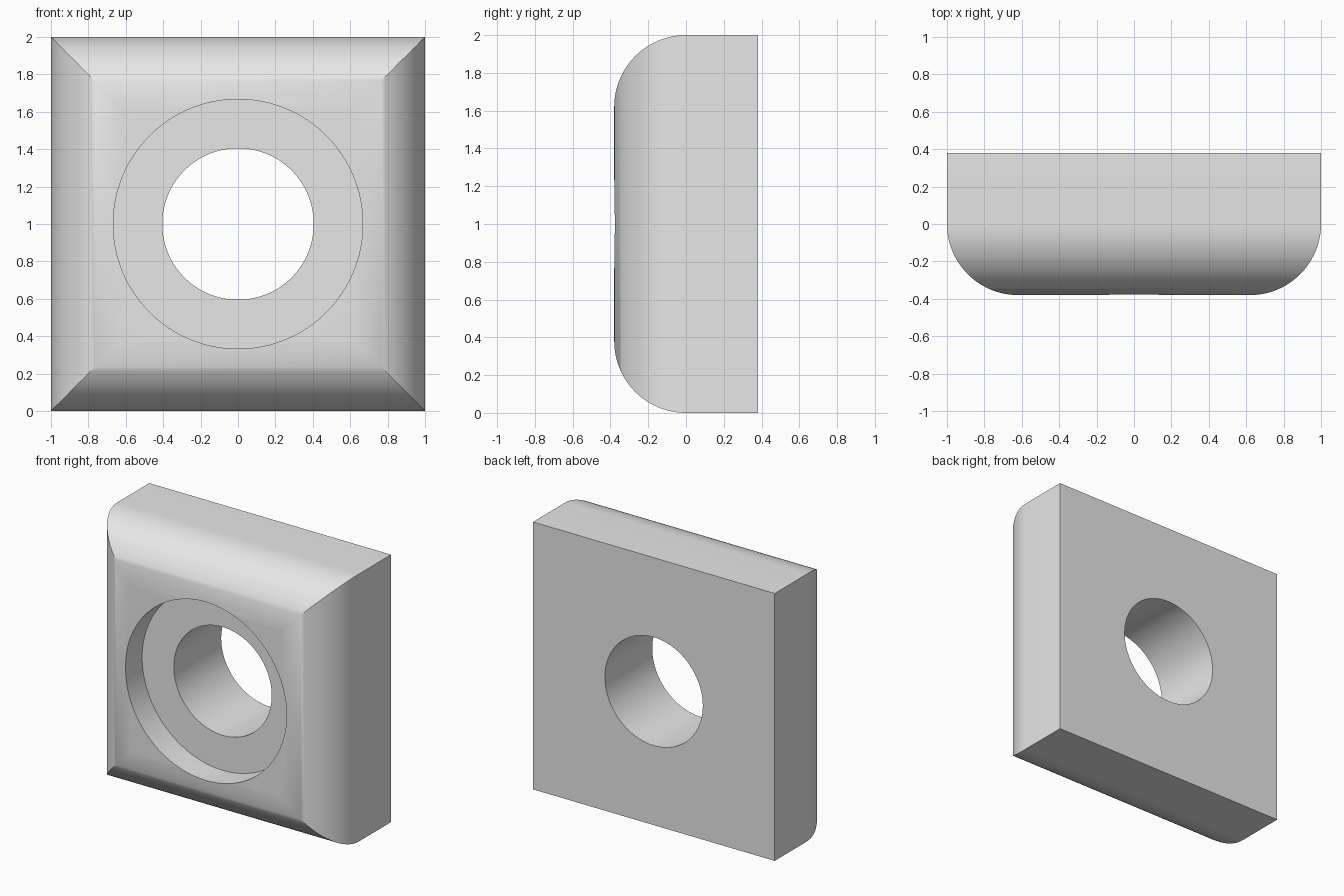
import bpy
import bmesh
from math import sin, cos, pi

cube = bpy.data.objects.get("Cube")
if cube:
    bpy.data.objects.remove(cube, do_unlink=True)

HALF_DEPTH = 0.38
ROUND = 0.38
STEPS = 24

grey = bpy.data.materials.new("plain grey")
grey.use_nodes = True
grey.diffuse_color = (0.8, 0.8, 0.8, 1)
grey.node_tree.nodes["Principled BSDF"].inputs["Base Color"].default_value = (0.8, 0.8, 0.8, 1)


def make_object(name, bm):
    bmesh.ops.recalc_face_normals(bm, faces=bm.faces)
    mesh = bpy.data.meshes.new(name)
    bm.to_mesh(mesh)
    bm.free()
    mesh.materials.append(grey)
    obj = bpy.data.objects.new(name, mesh)
    bpy.context.collection.objects.link(obj)
    return obj


def loft(name, rings):
    """Skin a list of closed rings of points and cap both ends."""
    bm = bmesh.new()
    loops = [[bm.verts.new(p) for p in ring] for ring in rings]
    n = len(loops[0])
    for a, b in zip(loops, loops[1:]):
        for i in range(n):
            j = (i + 1) % n
            bm.faces.new((a[i], a[j], b[j], b[i]))
    bm.faces.new(loops[0])
    bm.faces.new(loops[-1])
    return make_object(name, bm)


def square(half, y):
    return [(sx * half, y, 1 + sz * half)
            for sx, sz in ((-1, -1), (1, -1), (1, 1), (-1, 1))]


def circle(radius, y, sides=128):
    return [(radius * cos(2 * pi * i / sides), y, 1 + radius * sin(2 * pi * i / sides))
            for i in range(sides)]


# Square block whose front edges curve inward and meet in mitred corners
rings = [square(1, HALF_DEPTH)]
for k in range(STEPS + 1):
    t = k / STEPS * pi / 2
    rings.append(square(1 - ROUND + ROUND * cos(t), -HALF_DEPTH * sin(t)))
block = loft("square_block", rings)

# Shallow front recess and through hole
cutters = [
    loft("recess_cutter", [circle(0.667, -0.6), circle(0.667, -0.18)]),
    loft("hole_cutter", [circle(0.405, -0.7), circle(0.405, 0.6)]),
]
bpy.context.view_layer.objects.active = block
block.select_set(True)
for cutter in cutters:
    mod = block.modifiers.new(cutter.name, 'BOOLEAN')
    mod.operation = 'DIFFERENCE'
    mod.solver = 'EXACT'
    mod.object = cutter
    bpy.ops.object.modifier_apply(modifier=mod.name)
for cutter in cutters:
    bpy.data.objects.remove(cutter, do_unlink=True)

# Smooth curves, crisp rims and corners
bpy.ops.object.shade_smooth_by_angle(angle=pi / 6)
